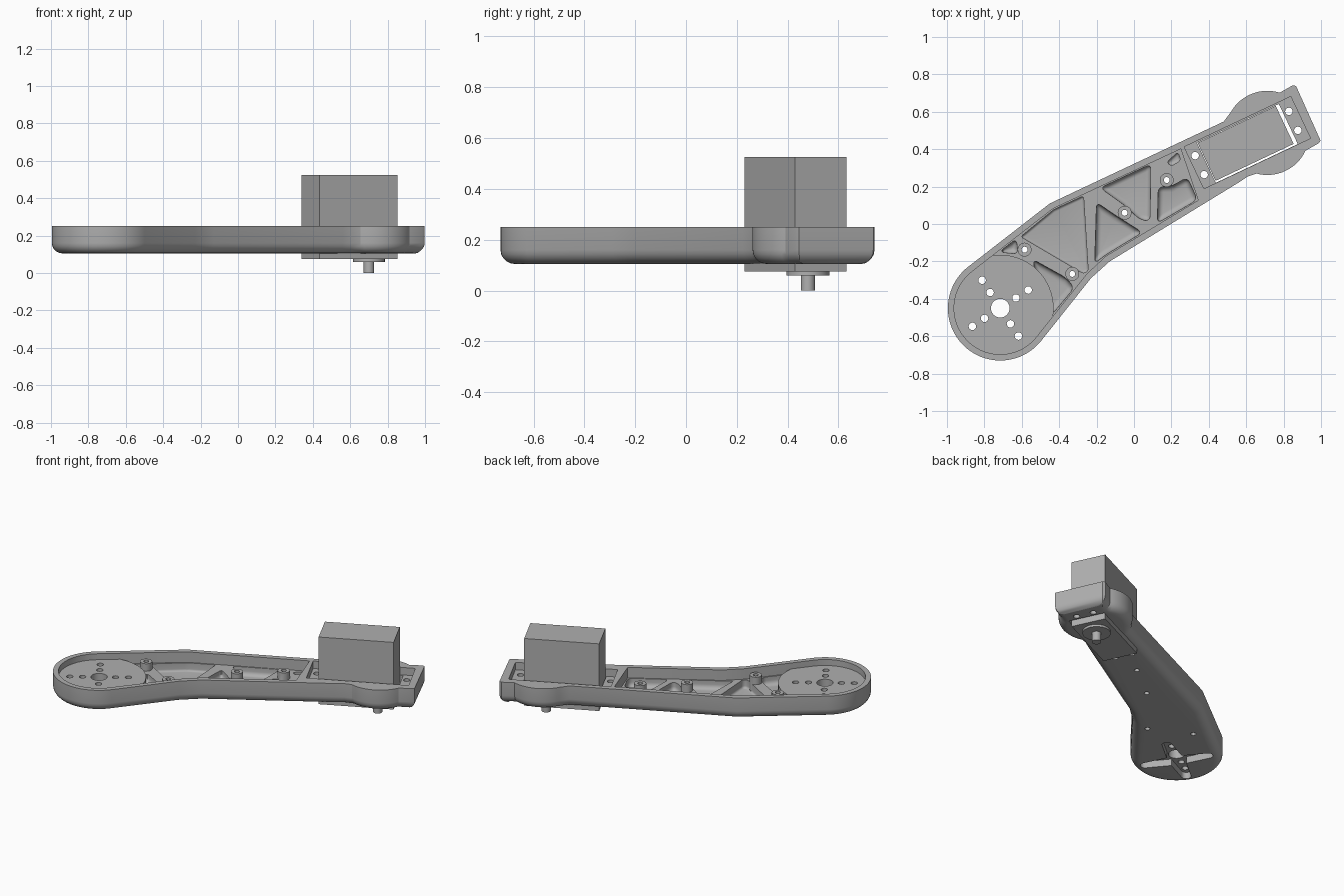
import bpy, bmesh
from math import radians, cos, sin
from mathutils import Vector, Matrix

if "Cube" in bpy.data.objects:
    bpy.data.objects.remove(bpy.data.objects["Cube"])

GREY = bpy.data.materials.new("plain_grey")
GREY.use_nodes = True
GREY.diffuse_color = (0.43, 0.43, 0.43, 1)
GREY.node_tree.nodes["Principled BSDF"].inputs["Base Color"].default_value = GREY.diffuse_color

HUB = (-0.715, -0.45)
MOTOR = (0.597, 0.431)
TILT = radians(25.3)


def arc(centre, r, a0, a1, n):
    """Points along an arc, angles in degrees."""
    angles = [radians(a0 + (a1 - a0) * i / n) for i in range(n + 1)]
    return [(centre[0] + r * cos(a), centre[1] + r * sin(a)) for a in angles]


def circle(centre, r, n=32):
    return arc(centre, r, 0, 360 - 360 / n, n - 1)


def turned(centre, angle, points):
    """Local points rotated and moved into place."""
    m = Matrix.Rotation(angle, 2)
    return [tuple(Vector(centre) + m @ Vector(p)) for p in points]


def rectangle(length, width, dx=0, dy=0):
    a, b = length / 2, width / 2
    corners = [(-a, -b), (a, -b), (a, b), (-a, b)]
    return turned(MOTOR, TILT, [(x + dx, y + dy) for x, y in corners])


def prism(name, points, z0, z1, base_round=0, corner_round=False, clamp=True):
    """Extrude a flat outline; optionally round its lower edges."""
    bm = bmesh.new()
    low = [bm.verts.new((x, y, z0)) for x, y in points]
    high = [bm.verts.new((x, y, z1)) for x, y in points]
    bm.faces.new(low)
    bm.faces.new(high)
    n = len(points)
    for i in range(n):
        j = (i + 1) % n
        bm.faces.new((low[i], low[j], high[j], high[i]))
    bmesh.ops.recalc_face_normals(bm, faces=bm.faces)
    if base_round:
        edges = [e for e in bm.edges
                 if all(v in low for v in e.verts)
                 or (corner_round and any(v in low for v in e.verts))]
        bmesh.ops.bevel(bm, geom=edges, offset=base_round, segments=5,
                        profile=0.5, affect='EDGES', clamp_overlap=clamp)
    mesh = bpy.data.meshes.new(name)
    bm.to_mesh(mesh)
    bm.free()
    mesh.materials.append(GREY)
    obj = bpy.data.objects.new(name, mesh)
    bpy.context.collection.objects.link(obj)
    return obj


def combine(target, tool, operation='DIFFERENCE'):
    """Apply a boolean and discard the tool object."""
    mod = target.modifiers.new("shape", 'BOOLEAN')
    mod.operation, mod.object, mod.solver = operation, tool, 'EXACT'
    bpy.context.view_layer.objects.active = target
    bpy.ops.object.modifier_apply(modifier=mod.name)
    bpy.data.objects.remove(tool)


# Arm body: round hub end, bent middle, bulged motor end with a square tip
BULGE = (0.713, 0.487)
outline = (arc(HUB, 0.28, 127.5, 320.4, 40)
           + [(-0.23, -0.29), (-0.13, -0.2), (0.56, 0.222), (0.61, 0.255)]
           + arc(BULGE, 0.225, -105, -25, 16)
           + [(0.985, 0.43), (0.998, 0.445), (0.867, 0.737), (0.85, 0.742)]
           + arc(BULGE, 0.225, 73, 150, 16)
           + [(0.48, 0.548), (-0.45, 0.11)])
body = prism("arm_body", outline, 0.105, 0.25, 0.055, clamp=False)

# Shallow recess inside the rim
inner = (arc(HUB, 0.247, 127.5, 320.4, 40)
         + [(-0.253, -0.267), (-0.15, -0.171), (0.343, 0.127),
            (0.25, 0.401), (-0.433, 0.082)])
combine(body, prism("recess", inner, 0.18, 0.3))

# Rounded pockets that leave the ribs standing
pockets = [
    [(-0.605, -0.068), (-0.43, 0.076), (-0.27, 0.15), (-0.245, -0.25), (-0.27, -0.265)],
    [(-0.54, -0.19), (-0.36, -0.29), (-0.32, -0.342), (-0.44, -0.485), (-0.5, -0.4)],
    [(-0.72, -0.15), (-0.63, -0.08), (-0.62, -0.16)],
    [(-0.2, 0.115), (-0.09, 0.04), (0.045, -0.045), (-0.15, -0.163), (-0.21, -0.21)],
    [(-0.18, 0.193), (0.09, 0.32), (0.085, 0.015), (0.03, 0.025), (-0.05, 0.1)],
    [(0.125, 0.005), (0.13, 0.2), (0.2, 0.2), (0.285, 0.25), (0.338, 0.13)],
    [(0.175, 0.33), (0.235, 0.385), (0.25, 0.34), (0.2, 0.31)],
]
for points in pockets:
    combine(body, prism("pocket", points, 0.125, 0.3, 0.03, True))

# Raised hub platform, trimmed to the rim
platform = prism("hub_platform", circle(HUB, 0.285, 64), 0.115, 0.21)
combine(platform, prism("trim", inner, 0.05, 0.3), 'INTERSECT')
combine(body, platform, 'UNION')

# Screw posts with through holes
for post in [(-0.585, -0.137), (-0.33, -0.267), (-0.05, 0.06), (0.175, 0.235)]:
    combine(body, prism("post", circle(post, 0.037), 0.115, 0.23), 'UNION')
    combine(body, prism("post_hole", circle(post, 0.016, 16), 0, 0.3))

# Hub: four-armed socket underneath, centre bore and screw holes
combine(body, prism("bore", circle(HUB, 0.05), 0, 0.3))
for k in range(4):
    angle = radians(33 + 90 * k)
    arm = [(-0.02, -0.055), (0.2, -0.03)] + arc((0.2, 0), 0.03, -60, 60, 6) + [(0.2, 0.03), (-0.02, 0.055)]
    combine(body, prism("socket_arm", turned(HUB, angle, arm), 0, 0.15))
    for reach in (0.1, 0.178):
        spot = turned(HUB, angle, [(reach, 0)])[0]
        combine(body, prism("hub_hole", circle(spot, 0.02, 16), 0, 0.3))

# Motor seat, opening and mounting holes
combine(body, prism("seat", rectangle(0.63, 0.247, 0.01), 0.2, 0.3))
combine(body, prism("opening", rectangle(0.485, 0.237, 0.008, -0.004), 0, 0.3))
for dx in (-0.272, 0.282):
    for dy in (-0.056, 0.056):
        spot = turned(MOTOR, TILT, [(dx, dy)])[0]
        combine(body, prism("mount_hole", circle(spot, 0.02, 16), 0, 0.3))

# Motor block with its collar and output shaft
SHAFT = (0.7, 0.48)
motor = prism("motor_block", rectangle(0.462, 0.224), 0.075, 0.525)
collar = prism("motor_collar", circle(SHAFT, 0.085, 48), 0.06, 0.08)
shaft = prism("output_shaft", circle(SHAFT, 0.028), 0, 0.065)

# Smooth rounded surfaces, keep crisp edges
bpy.ops.object.select_all(action='DESELECT')
for obj in (body, motor, collar, shaft):
    obj.select_set(True)
bpy.context.view_layer.objects.active = body
bpy.ops.object.shade_smooth_by_angle(angle=radians(30))
